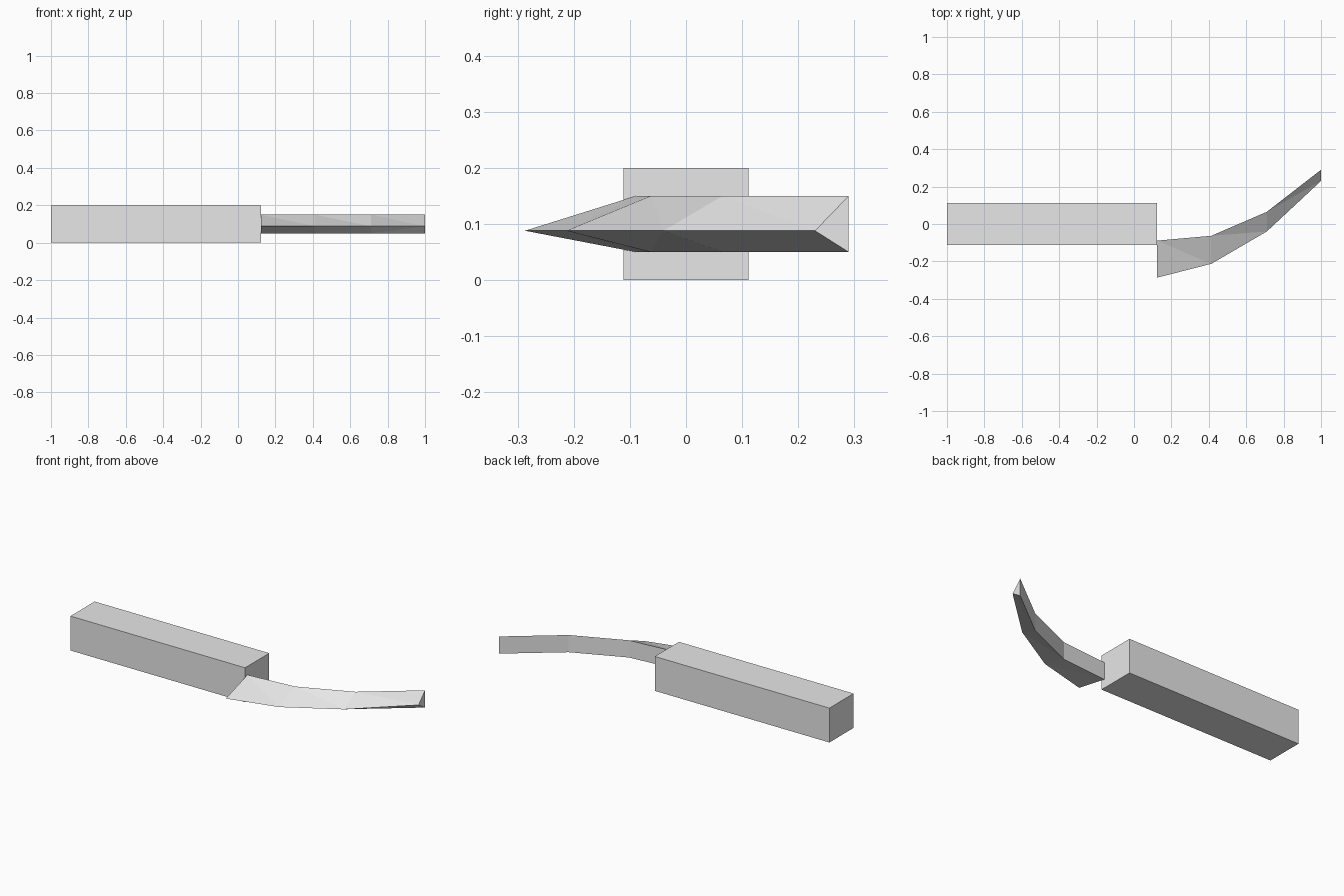
import bpy
import bmesh

cube = bpy.data.objects.get("Cube")
if cube:
    bpy.data.objects.remove(cube, do_unlink=True)

# One light grey for the whole model
grey = bpy.data.materials.new("light_grey")
grey.use_nodes = True
grey.diffuse_color = (0.8, 0.8, 0.8, 1)
grey.node_tree.nodes["Principled BSDF"].inputs["Base Color"].default_value = (0.8, 0.8, 0.8, 1)


def finish(bm, name):
    bmesh.ops.recalc_face_normals(bm, faces=bm.faces)
    mesh = bpy.data.meshes.new(name)
    bm.to_mesh(mesh)
    bm.free()
    mesh.materials.append(grey)
    obj = bpy.data.objects.new(name, mesh)
    bpy.context.scene.collection.objects.link(obj)
    return obj


# Handle: a plain rectangular bar
bm = bmesh.new()
bmesh.ops.create_cube(bm, size=1)
bmesh.ops.scale(bm, vec=(1.123, 0.222, 0.2), verts=bm.verts)
bmesh.ops.translate(bm, vec=(-0.4385, 0, 0.1), verts=bm.verts)
finish(bm, "handle")

# Curved blade: wedge sections (x, spine y, cutting edge y)
sections = [(0.123, -0.089, -0.287), (0.413, -0.063, -0.213),
            (0.71, 0.065, -0.04), (1.0, 0.29, 0.23)]
bm = bmesh.new()
rings = []
for x, spine, edge in sections:
    rings.append([bm.verts.new(p) for p in
                  ((x, spine, 0.15), (x, spine, 0.05), (x, edge, 0.088))])
for (top, low, edge), (top2, low2, edge2) in zip(rings, rings[1:]):
    bm.faces.new((top, low, low2, top2))
    for back, back2 in ((top, top2), (low, low2)):
        bm.faces.new((back, edge, edge2))
        bm.faces.new((back, edge2, back2))
bm.faces.new(rings[0])
bm.faces.new(rings[-1])
finish(bm, "blade")
